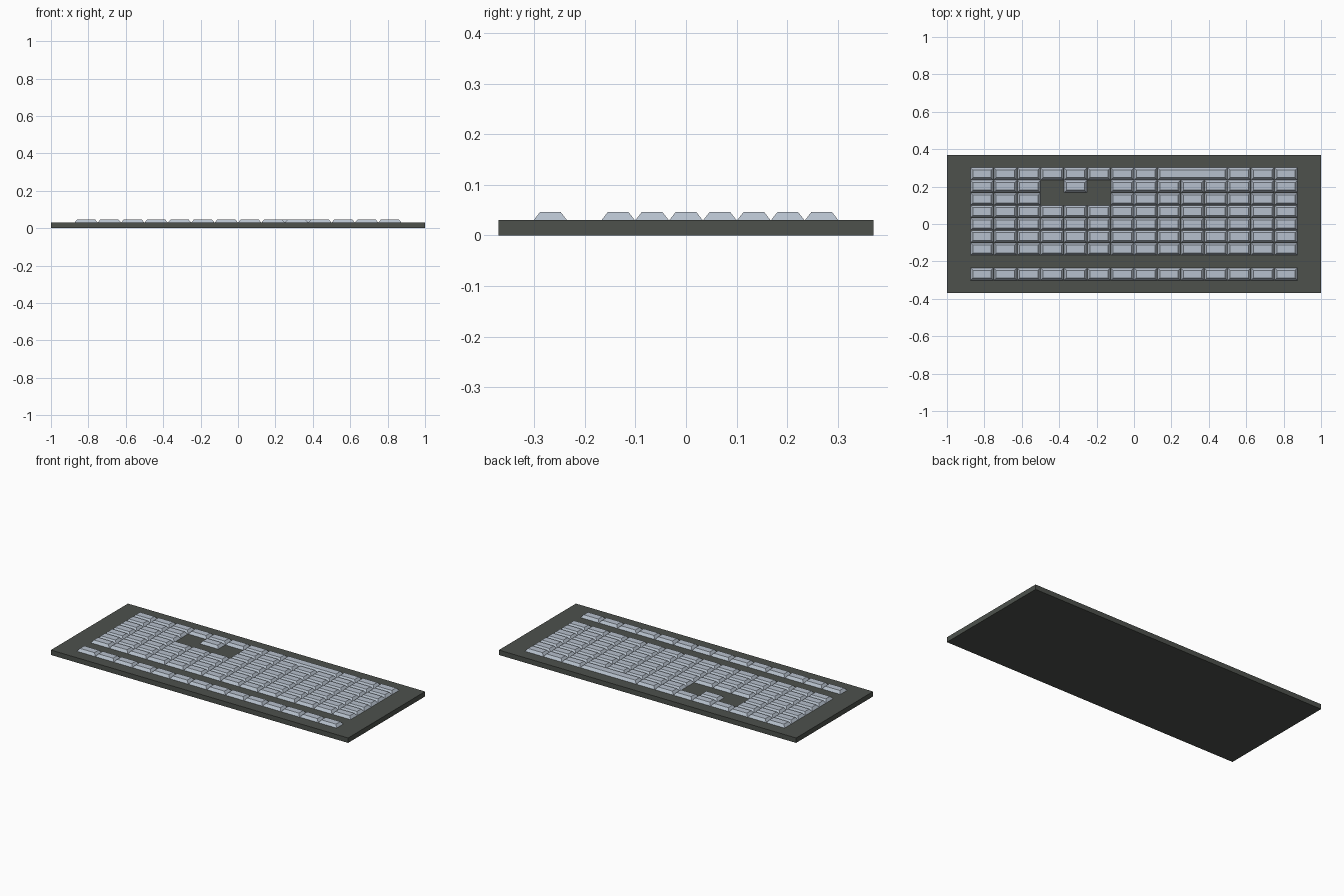
import bpy, bmesh

if "Cube" in bpy.data.objects:
    bpy.data.objects.remove(bpy.data.objects["Cube"])

def material(name, rgb):
    m = bpy.data.materials.new(name)
    m.diffuse_color = (*rgb, 1)
    m.use_nodes = True
    m.node_tree.nodes["Principled BSDF"].inputs["Base Color"].default_value = m.diffuse_color
    return m

dark = material("dark grey", (0.075, 0.083, 0.073))
pale = material("pale blue grey", (0.47, 0.53, 0.61))

def add_frustum(bm, x0, x1, y0, y1, z0, z1, inset):
    """Box whose top is drawn in on all four sides."""
    i = inset
    low = [bm.verts.new(p) for p in
           ((x0, y0, z0), (x1, y0, z0), (x1, y1, z0), (x0, y1, z0))]
    top = [bm.verts.new(p) for p in
           ((x0+i, y0+i, z1), (x1-i, y0+i, z1), (x1-i, y1-i, z1), (x0+i, y1-i, z1))]
    bm.faces.new(low[::-1])
    bm.faces.new(top)
    for k in range(4):
        n = (k + 1) % 4
        bm.faces.new((low[k], low[n], top[n], top[k]))

def finish(bm, name, mat):
    me = bpy.data.meshes.new(name)
    bm.to_mesh(me)
    bm.free()
    me.materials.append(mat)
    bpy.context.collection.objects.link(bpy.data.objects.new(name, me))

# base plate
bm = bmesh.new()
add_frustum(bm, -1, 1, -0.37, 0.37, 0, 0.03, 0)
finish(bm, "base_plate", dark)

# key rows, counted from the back edge; row 7 is an empty gap
PX, PY = 0.125, 0.067
missing = {(1, 3), (1, 5), (2, 3), (2, 4), (2, 5)}
for row in range(9):
    if row == 7:
        continue
    bm = bmesh.new()
    y = (4 - row) * PY
    for col in range(14):
        if (row, col) in missing or (row == 0 and col in (8, 9, 10)):
            continue
        x = (col - 6.5) * PX
        add_frustum(bm, x-0.0615, x+0.0615, y-0.033, y+0.033, 0.03, 0.046, 0.0125)
    finish(bm, f"key_row_{row + 1}", pale)

# long bar three keys wide in the back row
bm = bmesh.new()
x, y = 2.5 * PX, 4 * PY
add_frustum(bm, x-PX-0.0615, x+PX+0.0615, y-0.033, y+0.033, 0.03, 0.046, 0.0125)
finish(bm, "space_bar", pale)
